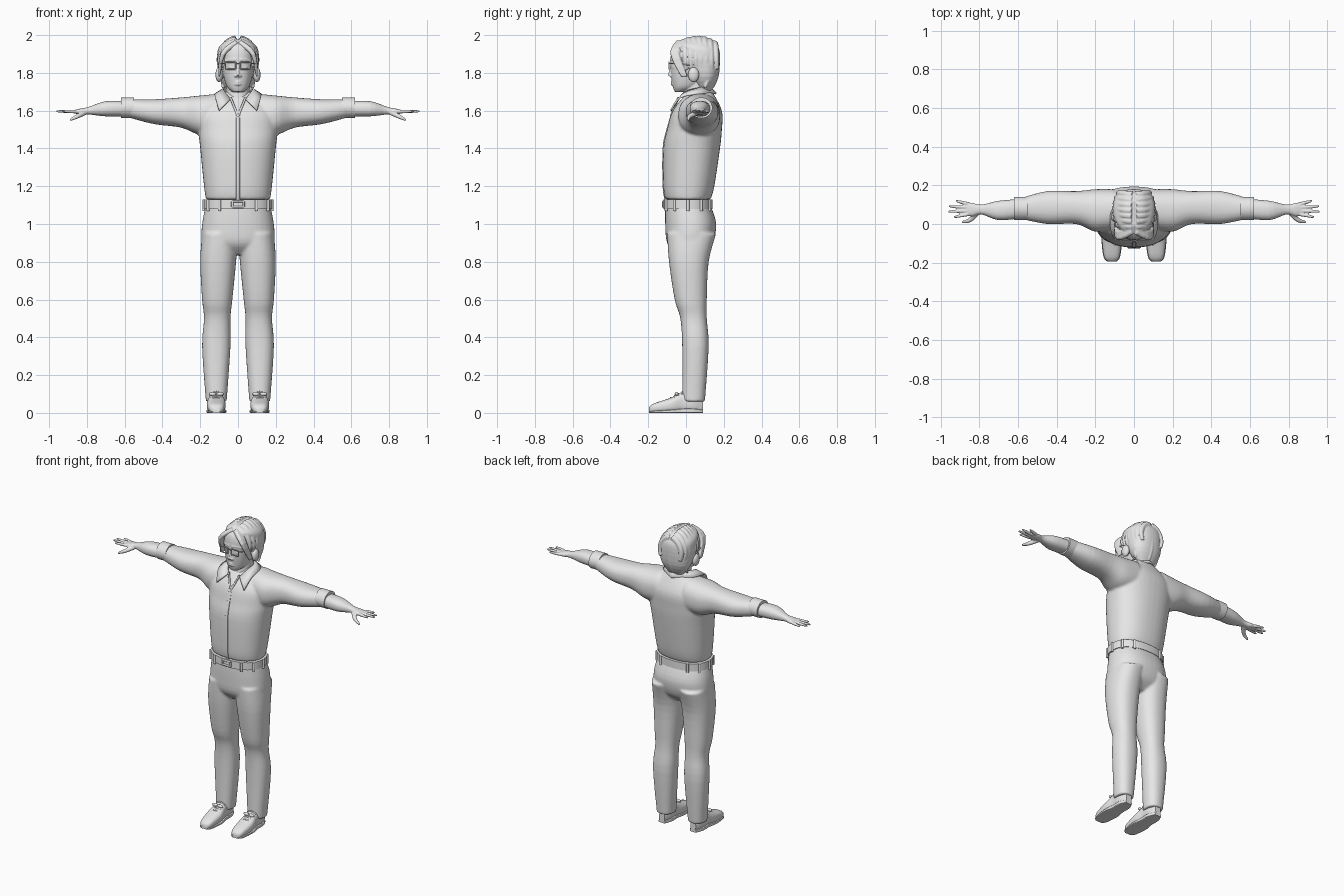
import bpy, bmesh, math
from mathutils import Vector

cube = bpy.data.objects.get("Cube")
if cube:
    bpy.data.objects.remove(cube, do_unlink=True)

GREY = (.8, .8, .8, 1)
grey = bpy.data.materials.new("plain grey")
grey.use_nodes = True
grey.diffuse_color = GREY
for node in grey.node_tree.nodes:
    if node.type == "BSDF_PRINCIPLED":
        node.inputs["Base Color"].default_value = GREY


def spline(rows, steps=4):
    """Smooth curve through rows of numbers."""
    out, last = [], len(rows) - 1
    for i in range(last):
        near = rows[max(i - 1, 0)], rows[i], rows[i + 1], rows[min(i + 2, last)]
        for step in range(steps):
            t = step / steps
            out.append([b + t * (c - a + t * (2*a - 5*b + 4*c - d + t * (3*b - a - 3*c + d))) / 2
                        for a, b, c, d in zip(*near)])
    return out + [list(rows[-1])]


def skin(bm, rings, mirror):
    """Join rings of points into a closed skin, on one side or both."""
    for side in ((1, -1) if mirror else (1,)):
        loops = [[bm.verts.new((side * x, y, z)) for x, y, z in ring] for ring in rings]
        count = len(loops[0])
        for below, above in zip(loops, loops[1:]):
            for j in range(count):
                k = (j + 1) % count
                bm.faces.new((below[j], below[k], above[k], above[j]))
        bm.faces.new(loops[0])
        bm.faces.new(loops[-1])


def section(axis, row, sides, power):
    """Superellipse at one station along an axis, from its low and high limits."""
    station, low_a, high_a, low_b, high_b = row
    points = []
    for j in range(sides):
        angle = math.tau * j / sides
        c, s = (math.copysign(abs(v) ** (2 / power), v) for v in (math.cos(angle), math.sin(angle)))
        point = [(low_a + high_a + (high_a - low_a) * c) / 2,
                 (low_b + high_b + (high_b - low_b) * s) / 2]
        point.insert("xyz".index(axis), station)
        points.append(point)
    return points


def loft(bm, axis, rows, mirror=False, sides=40, power=2.3, steps=4):
    skin(bm, [section(axis, row, sides, power) for row in spline(rows, steps)], mirror)


def symmetric(rows):
    """Rows of height, half width, front and back."""
    return [(z, -half, half, front, back) for z, half, front, back in rows]


def tube(bm, points, thick, thin, mirror=False, sides=10):
    """Round strand along a smooth path, tapering towards its end."""
    path = [Vector(p) for p in spline(points)]
    last, rings, side = len(path) - 1, [], None
    for i, centre in enumerate(path):
        along = (path[min(i + 1, last)] - path[max(i - 1, 0)]).normalized()
        side = (side - along * side.dot(along)).normalized() if side else along.orthogonal().normalized()
        radius = thick + (thin - thick) * (i / last) ** 2
        angles = [math.tau * j / sides for j in range(sides)]
        rings.append([centre + radius * (side * math.cos(a) + along.cross(side) * math.sin(a))
                      for a in angles])
    skin(bm, rings, mirror)


def ball(bm, centre, radii, mirror=False):
    x, y, z = centre
    rows = []
    for i in range(1, 10):
        across, up = math.sin(math.pi * i / 10), math.cos(math.pi * i / 10)
        wide, deep = radii[0] * across, radii[1] * across
        rows.append((z + radii[2] * up, x - wide, x + wide, y - deep, y + deep))
    loft(bm, "z", rows, mirror, sides=16, power=2, steps=1)


def frame(bm, left, right, y, bottom, top, thick, mirror=False):
    """Rectangular wire frame facing the front."""
    corners = [(left, y, bottom), (right, y, bottom), (right, y, top), (left, y, top)]
    for start, end in zip(corners, corners[1:] + corners[:1]):
        tube(bm, [start, end], thick, thick, mirror)


def finish(name, bm, voxel=0, relax=4, thickness=0):
    bmesh.ops.recalc_face_normals(bm, faces=bm.faces)
    mesh = bpy.data.meshes.new(name)
    bm.to_mesh(mesh)
    bm.free()
    mesh.materials.append(grey)
    ob = bpy.data.objects.new(name, mesh)
    bpy.context.collection.objects.link(ob)
    if thickness:
        solid = ob.modifiers.new("thickness", "SOLIDIFY")
        solid.thickness, solid.offset = thickness, 0
    if voxel:
        blend = ob.modifiers.new("blend", "REMESH")
        blend.mode, blend.voxel_size, blend.use_smooth_shade = "VOXEL", voxel, True
        soften = ob.modifiers.new("soften", "SMOOTH")
        soften.factor, soften.iterations = .5, relax
    bpy.ops.object.select_all(action="DESELECT")
    ob.select_set(True)
    bpy.context.view_layer.objects.active = ob
    bpy.ops.object.shade_smooth_by_angle(angle=math.radians(50))


# Shirt: torso and sleeves blended into one surface
bm = bmesh.new()
torso = [(1.13, .17, -.11, .13), (1.2, .18, -.12, .15), (1.4, .2, -.12, .18),
         (1.5, .21, -.1, .19), (1.6, .2, -.07, .19), (1.7, .08, .01, .14)]
loft(bm, "z", symmetric(torso))
loft(bm, "x", [(.1, -.03, .18, 1.47, 1.69), (.2, -.04, .18, 1.47, 1.68), (.3, 0, .17, 1.51, 1.67),
               (.45, 0, .17, 1.53, 1.66), (.6, .03, .13, 1.57, 1.66)], mirror=True)
finish("shirt", bm, voxel=.008)

# Rolled cuffs
bm = bmesh.new()
loft(bm, "x", [(x, .02, .14, 1.56, 1.67) for x in (.55, .62)], mirror=True, power=2, steps=1)
finish("rolled_cuffs", bm)

# Button placket follows the chest, with open neck edges above
bm = bmesh.new()
loft(bm, "z", [(z, -.01, .01, front - .004, front + .02) for z, half, front, back in torso[:-1]], power=8)
tube(bm, [(0, -.08, 1.57), (.04, -.04, 1.67)], .006, .006, mirror=True)
finish("shirt_placket", bm)

# Collar folded around the neck, with two pointed tips
bm = bmesh.new()
upper = [(.04, -.04, 1.66), (.07, 0, 1.7), (.07, .07, 1.72), (0, .12, 1.73)]
lower = [(.1, -.08, 1.6), (.12, -.03, 1.67), (.11, .08, 1.69), (0, .16, 1.69)]
for side in (1, -1):
    top, rim = [[bm.verts.new((side * x, y, z)) for x, y, z in spline(edge)] for edge in (upper, lower)]
    for j in range(len(top) - 1):
        bm.faces.new((top[j], top[j + 1], rim[j + 1], rim[j]))
bmesh.ops.remove_doubles(bm, verts=bm.verts, dist=.001)
finish("shirt_collar", bm, thickness=.009)

# Trousers: hips and two legs blended together
bm = bmesh.new()
loft(bm, "z", symmetric([(1.1, .17, -.11, .13), (1, .19, -.11, .16), (.9, .19, -.1, .14),
                         (.84, .14, -.05, .08)]))
loft(bm, "z", [(.95, 0, .19, -.1, .16), (.8, .01, .2, -.09, .12), (.6, .03, .19, -.06, .11),
               (.5, .04, .18, -.03, .11), (.35, .04, .19, -.02, .12), (.06, .06, .17, -.02, .1)],
     mirror=True)
finish("trousers", bm, voxel=.008)

# Belt with loops and buckle
bm = bmesh.new()
waist = [(z, -.18, .18, -.12, .14) for z in (1.08, 1.13)]
loft(bm, "z", waist, steps=1)
finish("belt", bm)
bm = bmesh.new()
for x, y, z in section("z", waist[0], sides=12, power=2.3):
    if abs(x) > .02:
        tube(bm, [(x, y, z - .01), (x, y, z + .05)], .008, .008)
finish("belt_loops", bm)
bm = bmesh.new()
frame(bm, -.03, .03, -.12, 1.09, 1.12, thick=.006)
finish("belt_buckle", bm)

# Shoes, soles and laces
shoe = [(-.195, .02, .03), (-.17, .04, .05), (-.08, .05, .08), (-.02, .04, .11), (.04, .04, .11),
        (.09, .02, .08)]
middle = .115
for name, rim, height, power in (("shoes", 0, 1, 2.6), ("shoe_soles", .003, .2, 7)):
    bm = bmesh.new()
    loft(bm, "y", [(y, middle - half - rim, middle + half + rim, 0, min(top * height, .11))
                   for y, half, top in shoe], mirror=True, power=power)
    finish(name, bm)
bm = bmesh.new()
for i in range(4):
    y, z = -.08 + .02 * i, .08 + .01 * i
    tube(bm, [(middle + dx, y, z - abs(dx) / 3) for dx in (-.03, 0, .03)], .005, .005, mirror=True)
for dx in (-.02, .02):
    ball(bm, (middle + dx, -.05, .1), (.02, .01, .01), mirror=True)
finish("shoe_laces", bm)

# Forearms, palms and fingers
bm = bmesh.new()
loft(bm, "x", [(.58, .03, .13, 1.57, 1.65), (.7, .02, .12, 1.57, 1.65), (.79, .05, .1, 1.58, 1.62),
               (.84, .04, .11, 1.58, 1.61), (.88, .05, .11, 1.59, 1.6)], mirror=True)
for i in range(4):
    y, spread = .05 + .018 * i, i - 1.4
    tube(bm, [(.86, y, 1.595), (.965 - .017 * spread ** 2, y + .01 * spread, 1.597)],
         .01, .005, mirror=True)
tube(bm, [(.81, .06, 1.59), (.85, .02, 1.57), (.89, .01, 1.55)], .014, .005, mirror=True)
finish("arms_and_hands", bm, voxel=.004, relax=2)

# Head and neck with ears, nose, eyes, brows and lips
bm = bmesh.new()
loft(bm, "z", symmetric([(1.7, .03, -.06, 0), (1.73, .06, -.07, .07), (1.8, .08, -.08, .13),
                         (1.9, .09, -.08, .16), (1.95, .07, -.06, .14), (1.98, .03, 0, .09)]))
loft(bm, "z", symmetric([(1.58, .06, -.03, .11), (1.77, .06, 0, .13)]))
ball(bm, (.1, .04, 1.79), (.02, .03, .04), mirror=True)
tube(bm, [(0, -.075, 1.85), (0, -.086, 1.785)], .006, .011)
ball(bm, (.01, -.08, 1.785), (.01, .01, .008), mirror=True)
ball(bm, (.035, -.065, 1.83), (.015, .01, .01), mirror=True)
tube(bm, [(.01, -.08, 1.87), (.04, -.07, 1.87), (.07, -.05, 1.86)], .006, .004, mirror=True)
for z in (1.74, 1.752):
    tube(bm, [(0, -.076, z), (.025, -.065, z)], .006, .003, mirror=True)
finish("head", bm, voxel=.004, relax=2)

# Rectangular spectacles with bridge and temples
bm = bmesh.new()
frame(bm, .012, .066, -.09, 1.82, 1.857, thick=.0035, mirror=True)
tube(bm, [(-.012, -.09, 1.85), (.012, -.09, 1.85)], .003, .003)
tube(bm, [(.066, -.09, 1.85), (.09, -.06, 1.85), (.1, .03, 1.84)], .003, .003, mirror=True)
finish("spectacles", bm)

# Hair: rounded mass, combed locks either side of the parting, front curtains, nape
bm = bmesh.new()
loft(bm, "z", symmetric([(1.7, .05, .07, .13), (1.78, .1, .03, .17), (1.9, .11, -.02, .18),
                         (1.95, .09, -.05, .16), (1.98, .04, -.01, .12)]))
for i in range(8):
    y = -.04 + .027 * i
    reach = math.sqrt(1 - ((y - .06) / .145) ** 2)
    tube(bm, [(.1 * reach * math.sin(a), y + .008 * a, 1.86 + .12 * reach * math.cos(a))
              for a in (.1, .5, 1, 1.5, 2)], .02, .01, mirror=True)
for i in range(3):
    y = .012 * i
    tube(bm, [(.01, y - .04, 1.96), (.08, y - .07, 1.9), (.1, y - .02, 1.78)], .016, .005, mirror=True)
for i in range(5):
    x = .02 * i
    tube(bm, [(x, .165 - x / 2, 1.85), (x, .16 - x / 2, 1.78), (x, .14 - x / 2, 1.72)],
         .015, .006, mirror=True)
finish("hair", bm, voxel=.004, relax=2)
